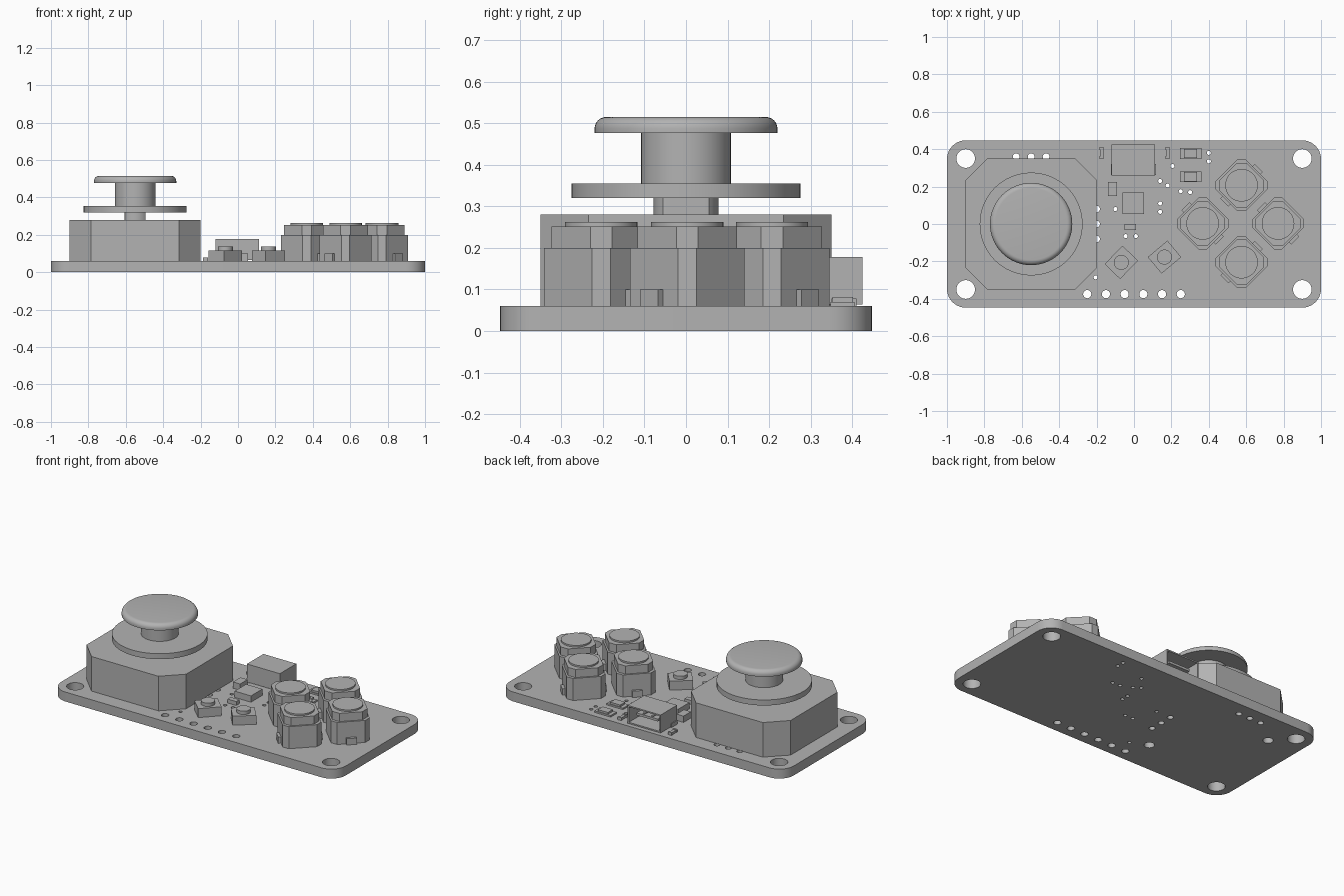
import bpy, bmesh
from math import sin, cos, pi, radians
from mathutils import Matrix, Vector

old = bpy.data.objects.get("Cube")
if old:
    bpy.data.objects.remove(old, do_unlink=True)

grey = bpy.data.materials.new("plain_grey")
grey.use_nodes = True
COLOUR = (0.45, 0.45, 0.45, 1)
grey.diffuse_color = COLOUR
grey.node_tree.nodes["Principled BSDF"].inputs["Base Color"].default_value = COLOUR

TOP = 0.06  # board surface height
parts = []


# --- helpers ---------------------------------------------------------------
def circle(r, n=48, cx=0, cy=0):
    return [(cx + r * cos(2 * pi * i / n), cy + r * sin(2 * pi * i / n)) for i in range(n)]


def rect(w, d):
    return [(-w / 2, -d / 2), (w / 2, -d / 2), (w / 2, d / 2), (-w / 2, d / 2)]


def octagon(h, f):
    """Square of half size h whose sides keep a flat of half width f."""
    return [(h, -f), (h, f), (f, h), (-f, h), (-h, f), (-h, -f), (-f, -h), (f, -h)]


def loft(name, rings, x=0, y=0, angle=0):
    """Closed solid through a stack of (outline, height) rings."""
    bm = bmesh.new()
    loops = [[bm.verts.new((px, py, z)) for px, py in pts] for pts, z in rings]
    for a, b in zip(loops, loops[1:]):
        for i in range(len(a)):
            j = (i + 1) % len(a)
            bm.faces.new((a[i], a[j], b[j], b[i]))
    bm.faces.new(loops[0][::-1])
    bm.faces.new(loops[-1])
    bm.transform(Matrix.Translation((x, y, 0)) @ Matrix.Rotation(radians(angle), 4, 'Z'))
    return finish(name, bm)


def finish(name, bm):
    bmesh.ops.recalc_face_normals(bm, faces=bm.faces[:])
    mesh = bpy.data.meshes.new(name)
    bm.to_mesh(mesh)
    bm.free()
    mesh.materials.append(grey)
    ob = bpy.data.objects.new(name, mesh)
    bpy.context.collection.objects.link(ob)
    parts.append(ob)
    return ob


def prism(name, pts, z0, z1, x=0, y=0, angle=0):
    return loft(name, [(pts, z0), (pts, z1)], x, y, angle)


# --- circuit board: rounded outline with drilled holes ------------------------
def add_spline(curve, pts):
    s = curve.splines.new('POLY')
    s.points.add(len(pts) - 1)
    for p, (px, py) in zip(s.points, pts):
        p.co = (px, py, 0, 1)
    s.use_cyclic_u = True


curve = bpy.data.curves.new("board_outline", 'CURVE')
curve.dimensions = '2D'
curve.fill_mode = 'BOTH'
curve.extrude = TOP / 2
outline = []
for k, (sx, sy) in enumerate([(1, 1), (-1, 1), (-1, -1), (1, -1)]):
    for i in range(11):
        t = pi / 2 * (k + i / 10)
        outline.append((sx * 0.9 + 0.1 * cos(t), sy * 0.347 + 0.1 * sin(t)))
add_spline(curve, outline)
holes = [(sx * 0.9, sy * 0.35, 0.05) for sx in (-1, 1) for sy in (-1, 1)]
holes += [(-0.25 + 0.1 * i, -0.375, 0.022) for i in range(6)]       # header row
holes += [(-0.55 + 0.08 * i, 0.36, 0.018) for i in (-1, 0, 1)]      # stick pins, back
holes += [(-0.2, 0.08 * i, 0.018) for i in (-1, 0, 1)]              # stick pins, side
holes += [(-0.79, 0.235, 0.03), (-0.31, -0.235, 0.03)]              # stick pegs
vias = [(0.4, 0.38), (0.4, 0.335), (0.205, 0.31), (0.14, 0.23), (0.18, 0.205),
        (0.25, 0.175), (0.3, 0.17), (0.14, 0.11), (0.14, 0.065), (-0.1, 0.08),
        (-0.045, -0.065), (0.01, -0.065), (-0.205, -0.285)]
holes += [(x, y, 0.011) for x, y in vias]
for x, y, r in holes:
    add_spline(curve, circle(r, 32 if r > 0.04 else 16, x, y))
temp = bpy.data.objects.new("board_outline", curve)
bpy.context.collection.objects.link(temp)
bpy.context.view_layer.update()
flat = bpy.data.meshes.new_from_object(
    temp.evaluated_get(bpy.context.evaluated_depsgraph_get()))
bm = bmesh.new()
bm.from_mesh(flat)
bmesh.ops.remove_doubles(bm, verts=bm.verts[:], dist=0.0002)
bm.transform(Matrix.Translation((0, 0, TOP / 2)))
finish("circuit_board", bm)
bpy.data.objects.remove(temp)
bpy.data.meshes.remove(flat)

# --- thumb stick -----------------------------------------------------------
SX = -0.55
prism("stick_housing", octagon(0.35, 0.235), TOP, 0.28, SX)
stem = [(max(-0.056, min(0.056, px)), py) for px, py in circle(0.078)]
prism("stick_stem", stem, 0.28, 0.32, SX)
prism("stick_disc", circle(0.275, 64), 0.32, 0.355, SX)
prism("stick_post", circle(0.108), 0.355, 0.477, SX)
cap = [(circle(0.22, 64), 0.477)]
for i in range(7):
    t = pi / 2 * i / 6
    cap.append((circle(0.192 + 0.028 * cos(t), 64), 0.487 + 0.028 * sin(t)))
loft("stick_cap", cap, SX)

# --- four push buttons, each with two terminals on opposite slanted sides ---
buttons = [("back", 0.575, 0.207, 45), ("front", 0.575, -0.204, 45),
           ("right", 0.367, 0.003, 135), ("left", 0.77, 0.003, 135)]
for side, x, y, a in buttons:
    prism(side + "_button_body", octagon(0.138, 0.022), TOP, 0.2, x, y)
    prism(side + "_button_collar", octagon(0.12, 0.026), 0.2, 0.252, x, y)
    prism(side + "_button_top", circle(0.087), 0.252, 0.262, x, y)
    for s in (-1, 1):
        d = s * 0.119
        prism(side + "_button_terminal", rect(0.022, 0.06), TOP, 0.1,
              x + d * cos(radians(a)), y + d * sin(radians(a)), a)

# --- hollow socket at the back edge -----------------------------------------
bm = bmesh.new()
bmesh.ops.create_cube(bm, size=1)
bm.transform(Matrix.Translation((-0.003, 0.342, 0.121)) @ Matrix.Diagonal((0.232, 0.166, 0.114, 1)))
bm.faces.ensure_lookup_table()
mouth = max(bm.faces, key=lambda f: f.calc_center_median().y)
bmesh.ops.inset_region(bm, faces=[mouth], thickness=0.012)
inner = bmesh.ops.extrude_face_region(bm, geom=[mouth])["geom"]
bmesh.ops.translate(bm, vec=Vector((0, -0.13, 0)),
                    verts=[g for g in inner if isinstance(g, bmesh.types.BMVert)])
bmesh.ops.delete(bm, geom=[mouth], context='FACES_ONLY')
finish("socket_shell", bm)
prism("socket_tongue", rect(0.15, 0.11), 0.115, 0.13, -0.003, 0.34)
for s in (-1, 1):
    prism("socket_foot", rect(0.022, 0.06), TOP, 0.085, -0.003 + s * 0.11, 0.292)
    prism("socket_pin", rect(0.012, 0.1), 0.13, 0.136, -0.003 + s * 0.03, 0.335)

# --- two small tact switches --------------------------------------------------
for name, x, y, a in [("right", -0.068, -0.205, 46), ("left", 0.163, -0.177, 40)]:
    prism(name + "_tact_body", rect(0.137, 0.115), TOP, 0.117, x, y, a)
    prism(name + "_tact_plunger", circle(0.04, 32), 0.117, 0.138, x, y)

# --- chips and passives ---------------------------------------------------------
prism("controller_chip", rect(0.115, 0.115), TOP, 0.1, -0.003, 0.11)
prism("regulator", rect(0.05, 0.075), TOP, 0.1, -0.115, 0.187)
prism("crystal", rect(0.062, 0.032), TOP, 0.085, -0.02, -0.017)
for x in (-0.173, 0.18):
    prism("resistor", rect(0.02, 0.036), TOP, 0.075, x, 0.38)
    for s in (-1, 1):
        prism("resistor_end", rect(0.026, 0.012), TOP, 0.078, x, 0.38 + s * 0.024)
for y in (0.377, 0.253):
    prism("indicator_base", rect(0.115, 0.058), TOP, 0.07, 0.303, y)
    prism("indicator_lens", rect(0.07, 0.05), 0.07, 0.082, 0.303, y)

# --- smooth the round parts, keep edges crisp -----------------------------------
bpy.ops.object.select_all(action='DESELECT')
for ob in parts:
    ob.select_set(True)
bpy.context.view_layer.objects.active = parts[0]
bpy.ops.object.shade_smooth_by_angle(angle=radians(30))
